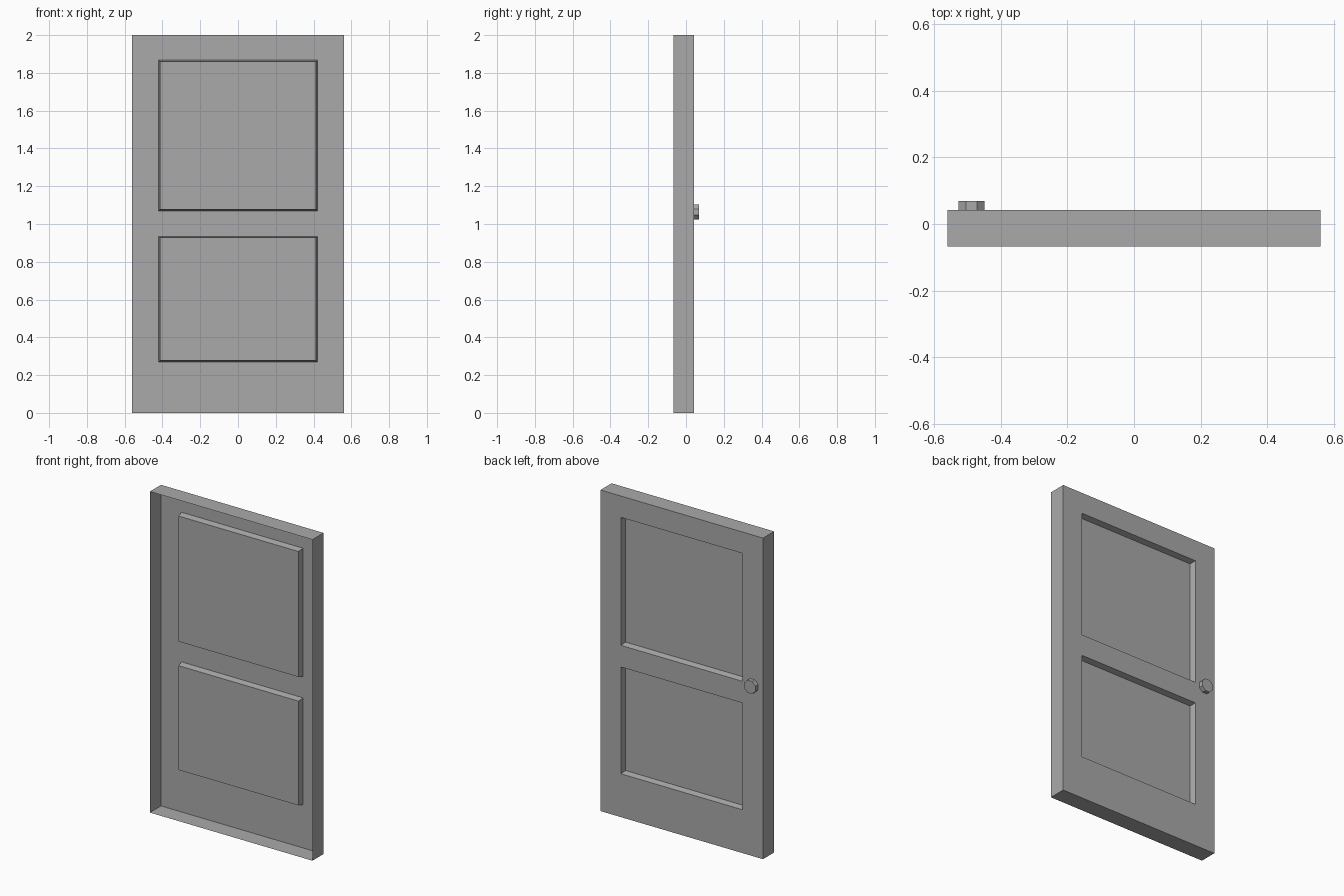
import bpy, bmesh, math
from mathutils import Matrix

cube = bpy.data.objects.get("Cube")
if cube:
    bpy.data.objects.remove(cube, do_unlink=True)

# One plain grey for everything
grey = bpy.data.materials.new("plain_grey")
grey.use_nodes = True
colour = (0.4, 0.4, 0.4, 1.0)
grey.diffuse_color = colour
grey.node_tree.nodes["Principled BSDF"].inputs["Base Color"].default_value = colour

FRONT_Y, BACK_Y, KNOB_Y = -0.067, 0.042, 0.069


def add_object(name, bm):
    mesh = bpy.data.meshes.new(name)
    bm.to_mesh(mesh)
    bm.free()
    mesh.materials.append(grey)
    obj = bpy.data.objects.new(name, mesh)
    bpy.context.collection.objects.link(obj)
    return obj


# Door: a back sheet laid out as stiles, rails and two panels
xs = [-0.56, -0.42, 0.42, 0.56]
zs = [0, 0.27, 0.935, 1.07, 1.867, 2]
bm = bmesh.new()
grid = [[bm.verts.new((x, BACK_Y, z)) for x in xs] for z in zs]
panels = []
for row in range(len(zs) - 1):
    for col in range(len(xs) - 1):
        low, high = grid[row], grid[row + 1]
        face = bm.faces.new((low[col], high[col], high[col + 1], low[col + 1]))
        if col == 1 and row in (1, 3):
            panels.append(face)
bm.normal_update()

# Side walls run forward from the rim, leaving the front open
rim = [e for e in bm.edges if e.is_boundary]
walls = bmesh.ops.extrude_edge_only(bm, edges=rim)["geom"]
for v in walls:
    if isinstance(v, bmesh.types.BMVert):
        v.co.y = FRONT_Y
bm.normal_update()

# Panels are pressed forward with slightly sloping sides
bmesh.ops.inset_individual(bm, faces=panels, thickness=0.011, depth=-0.037)
bmesh.ops.recalc_face_normals(bm, faces=bm.faces[:])
add_object("door_shell", bm)

# Knob: a short eight-sided disc on the back
bm = bmesh.new()
radius = 0.039 / math.cos(math.pi / 8)
place = (Matrix.Translation((-0.488, (BACK_Y + KNOB_Y) / 2, 1.063))
         @ Matrix.Rotation(math.pi / 2, 4, "X")
         @ Matrix.Rotation(math.pi / 8, 4, "Z"))
bmesh.ops.create_cone(bm, cap_ends=True, segments=8, radius1=radius,
                      radius2=radius, depth=KNOB_Y - BACK_Y, matrix=place)
add_object("door_knob", bm)
